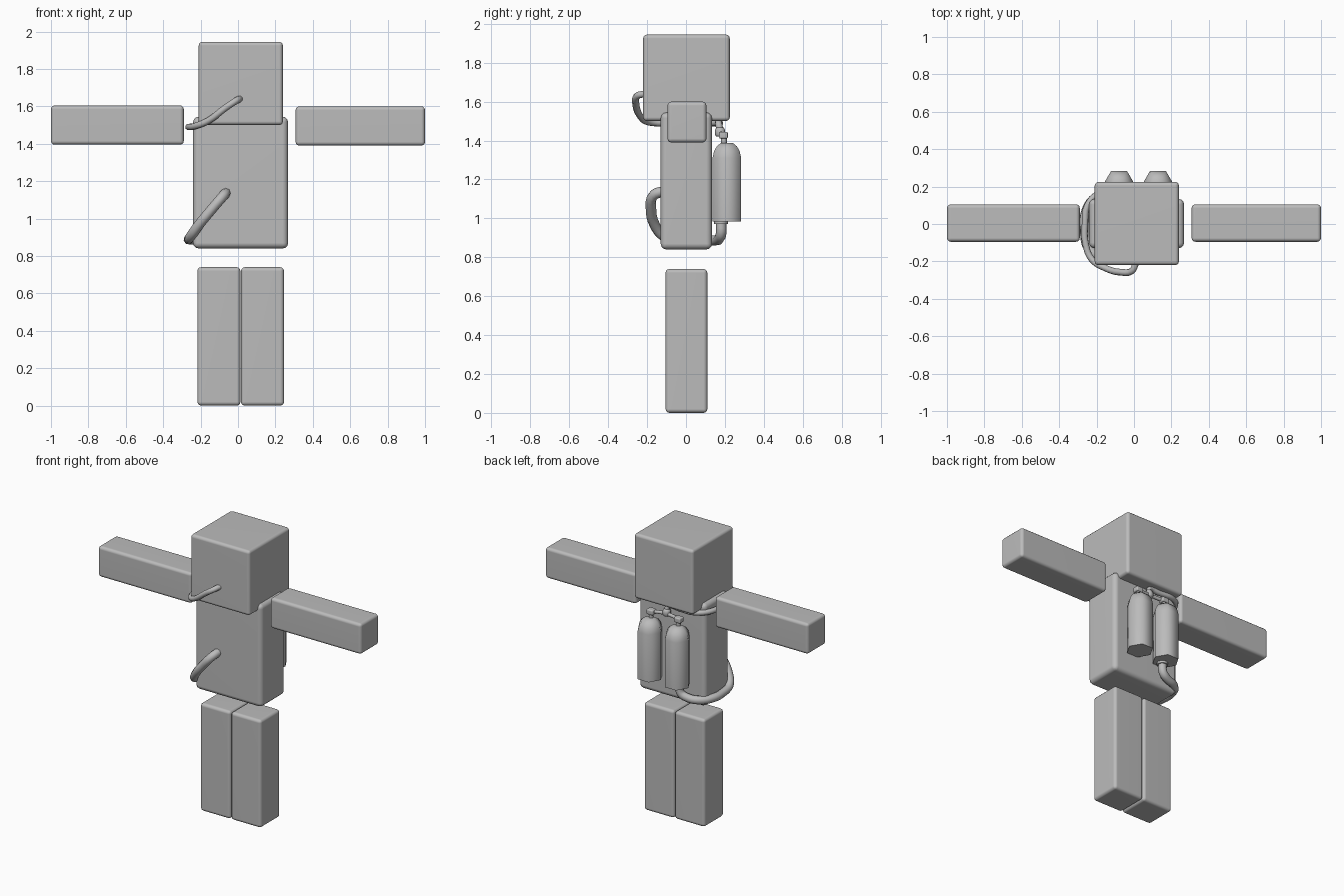
import bpy, bmesh, math
from mathutils import Vector

start = bpy.data.objects.get("Cube")
if start:
    bpy.data.objects.remove(start, do_unlink=True)

# One grey for the whole figure
grey = bpy.data.materials.new("plain grey")
grey.use_nodes = True
grey.diffuse_color = (0.5, 0.5, 0.5, 1)
grey.node_tree.nodes["Principled BSDF"].inputs["Base Color"].default_value = (0.5, 0.5, 0.5, 1)


def smooth(obj, degrees):
    bpy.ops.object.select_all(action="DESELECT")
    obj.select_set(True)
    bpy.context.view_layer.objects.active = obj
    bpy.ops.object.shade_smooth_by_angle(angle=math.radians(degrees))


def finish(name, bm, degrees=45):
    bmesh.ops.recalc_face_normals(bm, faces=bm.faces)
    mesh = bpy.data.meshes.new(name)
    bm.to_mesh(mesh)
    bm.free()
    mesh.materials.append(grey)
    obj = bpy.data.objects.new(name, mesh)
    bpy.context.collection.objects.link(obj)
    smooth(obj, degrees)
    return obj


def rounded_box(name, low, high, bevel=0.02):
    low, high = Vector(low), Vector(high)
    bm = bmesh.new()
    bmesh.ops.create_cube(bm, size=1)
    for v in bm.verts:
        v.co = (low + high) / 2 + v.co * (high - low)
    bmesh.ops.bevel(bm, geom=bm.edges[:], offset=bevel, segments=3,
                    profile=0.5, affect="EDGES")
    obj = finish(name, bm)
    obj.modifiers.new("flat sides", "WEIGHTED_NORMAL").keep_sharp = True
    return obj


def lathe(name, centre, profile, sides):
    # Stack of rings given as (radius, height), capped at both ends
    bm = bmesh.new()
    rings = []
    for r, z in profile:
        rings.append([bm.verts.new((centre[0] + r * math.cos(math.tau * i / sides),
                                    centre[1] + r * math.sin(math.tau * i / sides), z))
                      for i in range(sides)])
    for a, b in zip(rings, rings[1:]):
        for i in range(sides):
            j = (i + 1) % sides
            bm.faces.new((a[i], a[j], b[j], b[i]))
    bm.faces.new(rings[0])
    bm.faces.new(rings[-1])
    return finish(name, bm, 65)


def tube(name, points, radius):
    curve = bpy.data.curves.new(name, "CURVE")
    curve.dimensions = "3D"
    curve.bevel_depth = radius
    curve.bevel_resolution = 2
    curve.resolution_u = 4
    curve.use_fill_caps = True
    spline = curve.splines.new("BEZIER")
    spline.bezier_points.add(len(points) - 1)
    for bp, p in zip(spline.bezier_points, points):
        bp.co = p
        bp.handle_left_type = bp.handle_right_type = "AUTO"
    curve.materials.append(grey)
    obj = bpy.data.objects.new(name, curve)
    bpy.context.collection.objects.link(obj)
    bpy.ops.object.select_all(action="DESELECT")
    obj.select_set(True)
    bpy.context.view_layer.objects.active = obj
    bpy.ops.object.convert(target="MESH")
    smooth(bpy.context.object, 60)


# Body blocks
rounded_box("head", (-0.21, -0.22, 1.5), (0.24, 0.225, 1.945))
rounded_box("torso", (-0.24, -0.13, 0.84), (0.268, 0.134, 1.545), 0.03)
rounded_box("right_arm", (-1, -0.095, 1.395), (-0.29, 0.105, 1.605))
rounded_box("left_arm", (0.308, -0.095, 1.39), (1, 0.105, 1.6))
rounded_box("right_leg", (-0.217, -0.105, 0), (0.013, 0.11, 0.74))
rounded_box("left_leg", (0.016, -0.105, 0), (0.246, 0.11, 0.74))

# Air tanks with necks and valve knobs
for side, x in (("right", -0.08), ("left", 0.128)):
    lathe(side + "_tank", (x, 0.21),
          [(0.085, 0.985), (0.085, 1.31), (0.076, 1.345), (0.06, 1.37), (0.035, 1.388)], 6)
    lathe(side + "_tank_neck", (x, 0.195), [(0.015, 1.37), (0.015, 1.42)], 8)
    rounded_box(side + "_valve", (x - 0.025, 0.17, 1.41), (x + 0.025, 0.215, 1.445), 0.008)

# Manifold joining the tanks
tube("manifold_pipe", [(-0.08, 0.19, 1.428), (0.024, 0.18, 1.435), (0.128, 0.19, 1.428)], 0.012)
lathe("manifold_hub", (0.024, 0.175),
      [(0.02, 1.42), (0.026, 1.43), (0.026, 1.455), (0.018, 1.468)], 8)
lathe("hose_collar", (-0.08, 0.18), [(0.036, 0.97), (0.036, 0.99)], 8)

# Hose from the manifold around the right side to the face
tube("face_hose", [(0.024, 0.175, 1.45), (0.015, 0.168, 1.485), (-0.06, 0.168, 1.488),
                   (-0.18, 0.165, 1.49), (-0.248, 0.1, 1.49), (-0.262, 0, 1.49),
                   (-0.26, -0.1, 1.49), (-0.225, -0.19, 1.495), (-0.155, -0.235, 1.525),
                   (-0.07, -0.258, 1.59), (-0.01, -0.25, 1.63), (0.01, -0.21, 1.64)], 0.018)

# Hose from the right tank around the side to the chest
tube("chest_hose", [(-0.08, 0.18, 0.98), (-0.085, 0.18, 0.92), (-0.125, 0.17, 0.895),
                    (-0.2, 0.145, 0.887), (-0.255, 0.07, 0.888), (-0.262, -0.03, 0.89),
                    (-0.252, -0.11, 0.905), (-0.21, -0.16, 0.965), (-0.14, -0.18, 1.05),
                    (-0.08, -0.165, 1.12), (-0.062, -0.11, 1.14)], 0.027)
